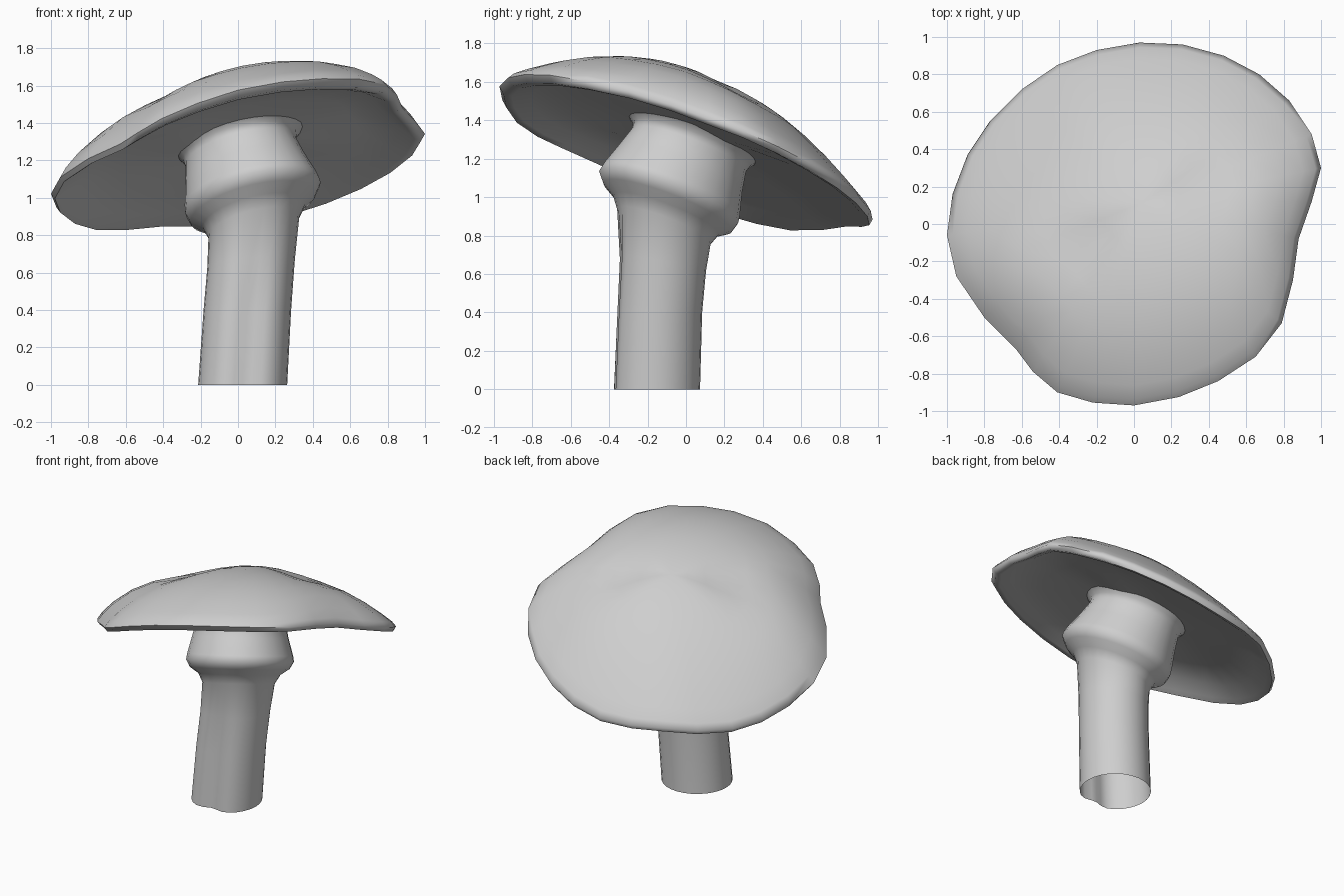
import bpy
import bmesh
from math import cos, sin, pi, radians, exp, atan2
from mathutils import Vector

cube = bpy.data.objects.get("Cube")
if cube:
    bpy.data.objects.remove(cube, do_unlink=True)

# One plain grey for the whole model
COLOUR = (0.62, 0.62, 0.62, 1)
grey = bpy.data.materials.new("plain grey")
grey.use_nodes = True
grey.diffuse_color = COLOUR
grey.node_tree.nodes["Principled BSDF"].inputs["Base Color"].default_value = COLOUR


def tilt(x, y):
    """Height of the leaning plane through the cap rim."""
    return 1.225 + 0.225 * x - 0.37 * y


def bump(angle, centre, width):
    """Soft bump around an angle in degrees, wrapped to the circle."""
    d = (angle - radians(centre) + pi) % (2 * pi) - pi
    return exp(-(d / radians(width)) ** 2)


def loft(name, rings, tip=None):
    """Skin closed rings into a smooth tube, with an optional closing tip."""
    bm = bmesh.new()
    loops = [[bm.verts.new(p) for p in ring] for ring in rings]
    count = len(loops[0])
    for low, high in zip(loops, loops[1:]):
        for i in range(count):
            j = (i + 1) % count
            bm.faces.new((low[i], low[j], high[j], high[i]))
    if tip:
        top = bm.verts.new(tip)
        for i in range(count):
            bm.faces.new((loops[-1][i], loops[-1][(i + 1) % count], top))
    mesh = bpy.data.meshes.new(name)
    bm.to_mesh(mesh)
    bm.free()
    mesh.materials.append(grey)
    obj = bpy.data.objects.new(name, mesh)
    bpy.context.collection.objects.link(obj)
    bpy.ops.object.select_all(action="DESELECT")
    obj.select_set(True)
    bpy.context.view_layer.objects.active = obj
    bpy.ops.object.shade_smooth_by_angle(angle=radians(70))


# Cap: uneven rim, domed top with dents and swells, hollow underside
RIM = ((1, 0.3), (0.95, 0.48), (0.83, 0.66), (0.67, 0.8), (0.48, 0.9), (0.26, 0.96),
       (0.03, 0.97), (-0.2, 0.93), (-0.41, 0.85), (-0.6, 0.72), (-0.77, 0.55),
       (-0.89, 0.37), (-0.97, 0.16), (-1, -0.06), (-0.95, -0.28), (-0.8, -0.5),
       (-0.63, -0.67), (-0.54, -0.79), (-0.41, -0.9), (-0.22, -0.955), (0, -0.97),
       (0.24, -0.925), (0.45, -0.84), (0.65, -0.71), (0.79, -0.53), (0.85, -0.3),
       (0.88, -0.08), (0.95, 0.12))
APEX = Vector((0.04, 0.11))
APEX_HEIGHT = 0.42


def cap_ring(t, height, dent=0.0):
    ring = []
    for rim in RIM:
        p = APEX.lerp(Vector(rim), t)
        a = atan2(rim[1], rim[0])
        hollow = dent * (bump(a, 212, 22) + bump(a, 25, 20))
        wave = t ** 3 * (0.06 * bump(a, 115, 20) - 0.05 * bump(a, 236, 25)
                         + 0.03 * bump(a, 350, 18))
        swell = sin(pi * t ** 3) * (0.05 * bump(a, 205, 35) + 0.05 * bump(a, 355, 25))
        ring.append((p.x, p.y, tilt(p.x, p.y) + height - hollow + wave + swell))
    return ring


def dent_depth(t):
    return 0.045 * exp(-((t - 0.36) / 0.18) ** 2)


rings = [cap_ring(t, 0.13 * (1 - t * t) - 0.03, 0.5 * dent_depth(t))
         for t in (0.15, 0.4, 0.65, 0.85)]
rings += [cap_ring(0.94, -0.03), cap_ring(0.98, -0.035), cap_ring(1, 0)]
rings += [cap_ring(t, APEX_HEIGHT * (1 - t ** 1.95) + 0.012 * t, dent_depth(t))
          for t in (0.97, 0.9, 0.78, 0.64, 0.5, 0.36, 0.22, 0.1)]
loft("cap", rings, (APEX.x, APEX.y, tilt(*APEX) + APEX_HEIGHT))


# Stem: open tube with a front groove, flaring into a leaning collar
STEM_ANGLES = [2 * pi * i / 28 for i in range(28)]


def stem_ring(x, y, r, z, lean, groove):
    ring = []
    for a in STEM_ANGLES:
        s = r - groove * bump(a, 274, 20)
        px, py = x + s * cos(a), y + s * sin(a)
        ring.append((px, py, z + lean * (tilt(px, py) - tilt(x, y))))
    return ring


def collar_ring(x, y, r, offset):
    return stem_ring(x, y, r, tilt(x, y) + offset, 1, 0)


rings = [
    stem_ring(0.025, -0.165, 0.238, 0, 0, 0.05),
    stem_ring(0.05, -0.15, 0.234, 0.4, 0, 0.045),
    stem_ring(0.07, -0.13, 0.234, 0.65, 0.4, 0.03),
    collar_ring(0.085, -0.115, 0.243, -0.44),
    collar_ring(0.085, -0.105, 0.275, -0.375),
    collar_ring(0.08, -0.095, 0.335, -0.33),
    collar_ring(0.08, -0.09, 0.362, -0.275),
    collar_ring(0.07, -0.075, 0.355, -0.23),
    collar_ring(0.04, -0.03, 0.322, -0.1),
    collar_ring(0.015, 0.015, 0.297, 0.02),
    collar_ring(0.01, 0.03, 0.305, 0.06),
    collar_ring(0.01, 0.03, 0.335, 0.09),
]
loft("stem", rings)
